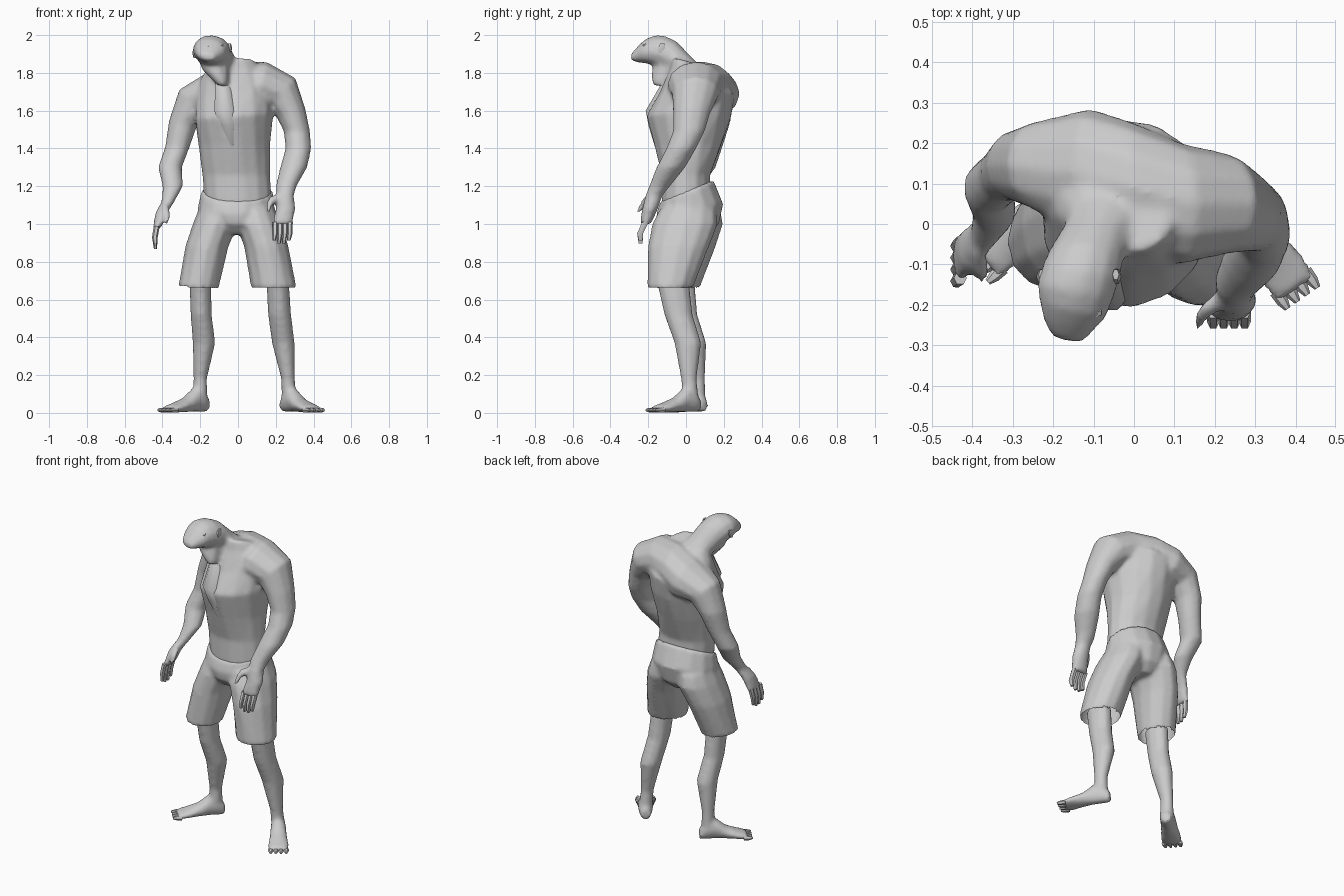
import bpy, bmesh
from math import radians, cos, sin, tau
from mathutils import Vector, Euler


def loft(name, rings, n=10):
    """Skin through elliptical rings: x, y, z, rx, ry, yaw, roll, pitch (degrees)."""
    bm = bmesh.new()
    loops = []
    for r in rings:
        x, y, z, a, b, yaw, roll, pitch = (tuple(r) + (0, 0, 0))[:8]
        m = Euler((radians(pitch), radians(roll), radians(yaw))).to_matrix()
        loops.append([bm.verts.new(Vector((x, y, z)) + m @ Vector((a * cos(tau * i / n), b * sin(tau * i / n), 0)))
                      for i in range(n)])
    for p, q in zip(loops, loops[1:]):
        for i in range(n):
            j = (i + 1) % n
            bm.faces.new((p[i], p[j], q[j], q[i]))
    bm.faces.new(loops[0])
    bm.faces.new(loops[-1])
    bmesh.ops.recalc_face_normals(bm, faces=bm.faces)
    return finish(name, bm)


def finish(name, bm):
    me = bpy.data.meshes.new(name)
    bm.to_mesh(me)
    bm.free()
    me.polygons.foreach_set("use_smooth", [True] * len(me.polygons))
    me.set_sharp_from_angle(angle=radians(55))
    ob = bpy.data.objects.new(name, me)
    bpy.context.collection.objects.link(ob)
    return ob


def fuse(name, parts, open_below=None):
    """Blend overlapping closed parts into one skin; optionally open the underside."""
    bm = bmesh.new()
    for p in parts:
        bm.from_mesh(p.data)
        bpy.data.objects.remove(p)
    ob = finish(name, bm)
    rm = ob.modifiers.new("blend", 'REMESH')
    rm.mode = 'VOXEL'
    rm.voxel_size = .013
    sm = ob.modifiers.new("soften", 'SMOOTH')
    sm.iterations = 4
    dg = bpy.context.evaluated_depsgraph_get()
    bm = bmesh.new()
    bm.from_object(ob, dg)
    bpy.data.objects.remove(ob)
    if open_below:
        bm.normal_update()
        hem = [f for f in bm.faces if f.calc_center_median().z < open_below and f.normal.z < -.6]
        bmesh.ops.delete(bm, geom=hem, context='FACES')
    return finish(name, bm)


# hunched, twisted torso
torso = loft("torso", [
    (0, .0, 1.14, .18, .14, 0, 0, 20),
    (-.01, 0, 1.26, .18, .13),
    (-.02, .01, 1.42, .19, .18, -3, 0, 0),
    (-.02, .015, 1.57, .21, .225, -8, -4, 0),
    (-.02, .06, 1.69, .21, .20, -10, -8, 0),
    (-.03, .05, 1.79, .17, .14, -12, -8, -8),
    (-.03, .015, 1.855, .12, .09, -12, -6, -15)], 14)
# head: neck, skull and snout in one skin
head = loft("head", [
    (-.06, .04, 1.79, .10, .06, -10, 0, 60),
    (-.09, -.02, 1.835, .085, .075, -10, 0, 66),
    (-.115, -.07, 1.885, .092, .086, -10, 6, 78),
    (-.13, -.115, 1.908, .098, .09, -10, 8, 90),
    (-.145, -.165, 1.918, .098, .082, -10, 8, 90),
    (-.15, -.215, 1.915, .085, .064, -10, 8, 90),
    (-.16, -.25, 1.90, .066, .046, -10, 8, 90),
    (-.165, -.288, 1.885, .04, .018, -10, 8, 90)], 12)
# hanging lower jaw and throat
jaw = loft("jaw", [
    (-.125, -.09, 1.87, .082, .075, 0, 8, 0),
    (-.12, -.105, 1.81, .074, .078, 0, 8, 0),
    (-.10, -.12, 1.77, .052, .065, 0, 8, 0),
    (-.083, -.135, 1.732, .028, .04, 0, 8, 0)], 10)
# one skin from left palm over the shoulders and hump to the right palm
left = [
    (-.43, -.085, .975, .022, .06),
    (-.405, -.06, 1.06, .032, .055),
    (-.37, -.025, 1.12, .035, .042),
    (-.345, .03, 1.20, .055, .055),
    (-.36, .09, 1.30, .064, .068),
    (-.32, .125, 1.41, .066, .07),
    (-.292, .145, 1.53, .076, .088, 0, 12, 0),
    (-.24, .145, 1.64, .102, .11, 0, 45, 0),
    (-.11, .125, 1.69, .13, .162, 0, 75, 0)]
right = [
    (-.01, .09, 1.725, .135, .165, 0, 90, 0),
    (.12, .05, 1.735, .128, .15, 0, 105, 0),
    (.23, .05, 1.69, .112, .125, 0, 132, 0),
    (.28, .03, 1.59, .08, .10, 0, 165, 0),
    (.312, .015, 1.49, .07, .085, 0, 180, 0),
    (.32, -.025, 1.40, .069, .08, 0, 180, 0),
    (.295, -.08, 1.30, .072, .077, 0, 180, 0),
    (.255, -.14, 1.20, .056, .056, 0, 180, 0),
    (.25, -.17, 1.15, .046, .046, 0, 180, 0),
    (.252, -.19, 1.08, .053, .042, 0, 180, 0),
    (.235, -.215, 1.0, .054, .03, 0, 180, 0)]
arms = loft("arms", left + right, 12)
left_thumb = loft("left_thumb", [
    (-.39, -.06, 1.11, .022, .022), (-.375, -.115, 1.05, .018, .02), (-.378, -.135, 1.0, .011, .013)], 8)
right_thumb = loft("right_thumb", [
    (.24, -.17, 1.15, .028, .025, 0, 58, 0), (.175, -.215, 1.125, .022, .022, 0, 40, 0),
    (.158, -.25, 1.065, .013, .014)], 8)
fuse("upper_body", [torso, head, jaw, arms, left_thumb, right_thumb])

# open shirt lapel on the chest
loft("lapel", [
    (-.08, -.10, 1.75, .04, .03), (-.07, -.183, 1.60, .055, .035),
    (-.05, -.172, 1.52, .05, .03), (-.03, -.152, 1.41, .008, .015)], 6)
# ears
for x, z in ((-.228, 1.905), (-.045, 1.93)):
    loft("ear", [(x, -.135, z - .025, .008, .012), (x, -.13, z, .014, .022),
                 (x, -.125, z + .025, .008, .014)], 6)
# brow ridge
loft("brow", [
    (-.22, -.20, 1.93, .012, .012, 0, 90, 0),
    (-.16, -.24, 1.935, .015, .016, 0, 90, 0),
    (-.08, -.215, 1.943, .012, .012, 0, 90, 0)], 6)
# fingers
for i in range(4):
    d = i - 1.5
    drop = .015 * abs(d)
    y = -.09 + .029 * d
    loft("left_finger", [(-.43, y, .99, .016, .018), (-.44, y - .008, .93, .015, .016),
                         (-.437, y - .015, .86 + drop, .008, .01)], 6)
    x = .235 + .026 * d
    loft("right_finger", [(x, -.215, 1.01, .016, .02), (x, -.243, .95, .015, .018),
                          (x - .005, -.24, .89 + drop, .009, .012)], 6)

# shorts: seat and two legs blended together, open at the hems
seat = loft("seat", [
    (-.005, .005, 1.175, .19, .155, 0, 0, 22),
    (-.01, .02, 1.08, .205, .182, 0, 0, 8),
    (-.01, .012, 1.0, .15, .165),
    (-.01, .01, .945, .07, .11)], 14)
left_short = loft("left_short", [
    (-.09, .03, 1.13, .10, .10),
    (-.105, .03, 1.07, .107, .155),
    (-.12, .025, 1.0, .12, .172),
    (-.165, .0, .88, .115, .158),
    (-.21, -.045, .66, .107, .118, 0, 3, 0)], 12)
right_short = loft("right_short", [
    (.08, .02, 1.13, .10, .10),
    (.095, .01, 1.07, .105, .155),
    (.11, -.005, 1.0, .122, .175),
    (.15, -.04, .88, .118, .163),
    (.19, -.085, .66, .121, .121)], 12)
fuse("shorts", [seat, left_short, right_short], .69)

# bare legs with feet turned outward
legs = {
    "left_leg": (-.175, .085, -48, [
        (-.20, -.035, .70, .058, .083), (-.195, -.01, .52, .057, .072),
        (-.18, .04, .37, .061, .069), (-.20, .06, .18, .036, .042), (-.20, .06, .07, .04, .045)]),
    "right_leg": (.25, .055, 35, [
        (.21, -.07, .70, .06, .088), (.22, -.04, .52, .062, .077),
        (.24, .01, .37, .061, .073), (.265, .015, .18, .037, .042), (.27, .025, .07, .04, .045)])}
prof = ((-.018, .038, .028, .034), (.02, .065, .043, .062), (.075, .07, .046, .066),
        (.14, .043, .053, .04), (.21, .028, .063, .027), (.265, .019, .06, .018))
for name, (hx, hy, yaw, rings) in legs.items():
    dx, dy = sin(radians(yaw)), -cos(radians(yaw))
    foot = loft("foot", [(hx + dx * t, hy + dy * t, z, w, h, yaw, 0, 90) for t, z, w, h in prof])
    fuse(name, [loft("shin", rings), foot])
    # toes
    for i in range(4):
        s = (i - 1.5) * .03
        px, py = hx - dy * s, hy + dx * s
        loft("toe", [(px + dx * t, py + dy * t, .015, w, w * .9, yaw, 0, 90)
                     for t, w in ((.24, .016), (.27, .015), (.292, .008))], 6)
